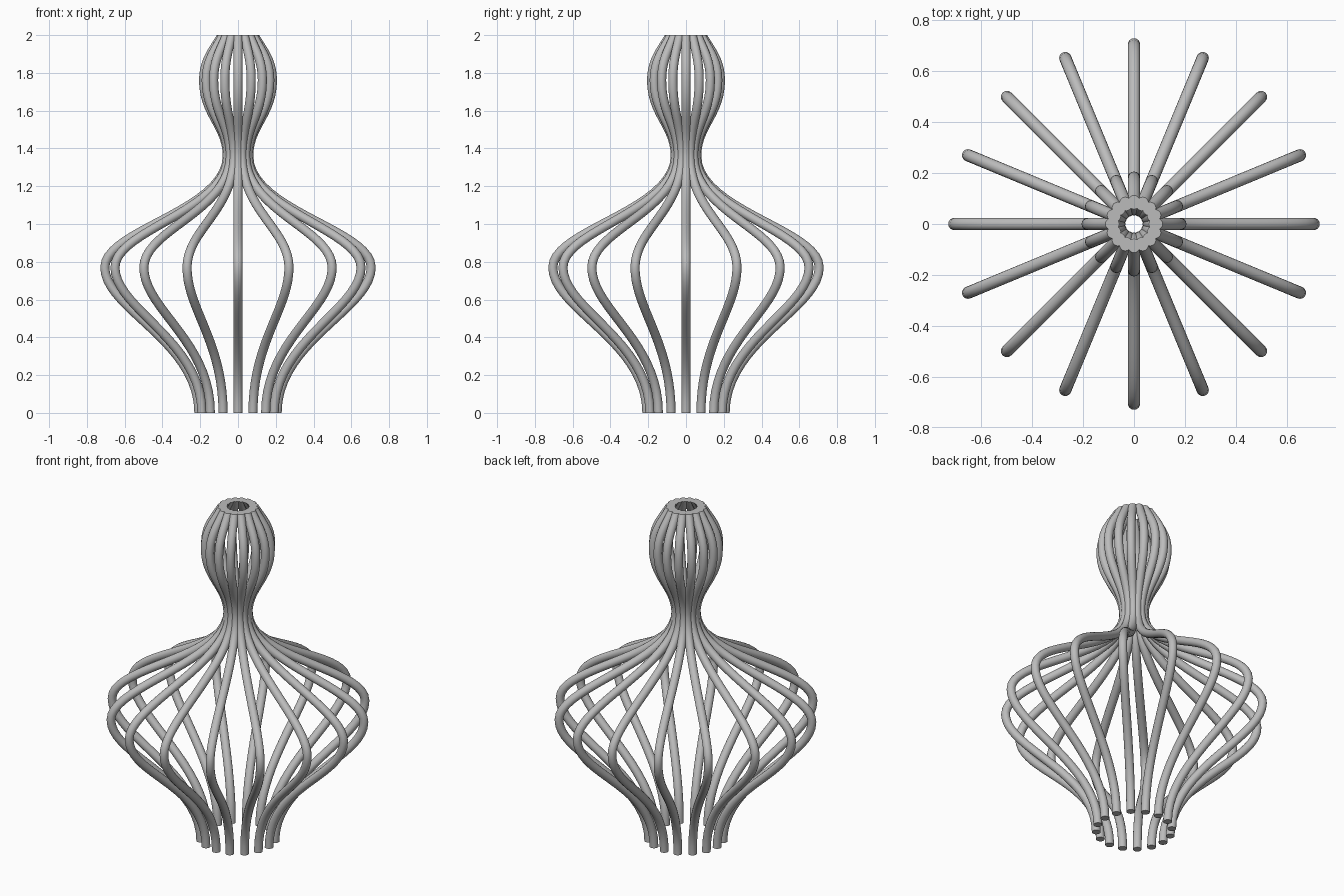
import bpy, bmesh, math
from mathutils import Vector, Matrix
from mathutils.geometry import interpolate_bezier

if "Cube" in bpy.data.objects:
    bpy.data.objects.remove(bpy.data.objects["Cube"])

RODS, SIDES, STEPS = 16, 16, 20
ROD_RADIUS = 0.024

grey = bpy.data.materials.new("neutral grey")
grey.use_nodes = True
grey.diffuse_color = (0.5, 0.5, 0.5, 1)
grey.node_tree.nodes["Principled BSDF"].inputs["Base Color"].default_value = (0.5, 0.5, 0.5, 1)

# Centre line of one rod: radius, height, handle slope, handle lengths below and above
knots = [
    (0.207, 0.0, 0.0, 0.0, 0.38),
    (0.705, 0.77, 0.0, 0.22, 0.20),
    (0.057, 1.36, 0.0, 0.29, 0.16),
    (0.182, 1.76, 0.0, 0.18, 0.11),
    (0.085, 2.0, -0.55, 0.08, 0.0),
]
path = []
for (r0, z0, s0, _, up), (r1, z1, s1, down, _) in zip(knots, knots[1:]):
    span = interpolate_bezier(Vector((r0, 0, z0)), Vector((r0 + s0 * up, 0, z0 + up)),
                              Vector((r1 - s1 * down, 0, z1 - down)), Vector((r1, 0, z1)), STEPS)
    path += span[1:] if path else span


def sweep_rod(bm):
    """Round tube along the path, its ends cut level."""
    rings = []
    last = len(path) - 1
    for i, p in enumerate(path):
        tangent = (path[min(i + 1, last)] - path[max(i - 1, 0)]).normalized()
        normal = Vector((tangent.z, 0, -tangent.x))
        ring = []
        for k in range(SIDES):
            a = math.tau * k / SIDES
            co = p + ROD_RADIUS * (math.cos(a) * normal + math.sin(a) * Vector((0, 1, 0)))
            if i in (0, last):
                co += tangent * (p.z - co.z) / tangent.z
            ring.append(bm.verts.new(co))
        rings.append(ring)
    for a, b in zip(rings, rings[1:]):
        for k in range(SIDES):
            n = (k + 1) % SIDES
            bm.faces.new((a[k], a[n], b[n], b[k]))
    bm.faces.new(rings[0][::-1])
    bm.faces.new(rings[-1])
    bmesh.ops.recalc_face_normals(bm, faces=bm.faces)


# One rod mesh, shared by every rod around the axis
bm = bmesh.new()
sweep_rod(bm)
mesh = bpy.data.meshes.new("curved_rod")
bm.to_mesh(mesh)
bm.free()
mesh.materials.append(grey)

for i in range(RODS):
    rod = bpy.data.objects.new(f"curved_rod_{i + 1}", mesh)
    rod.matrix_world = Matrix.Rotation(math.tau * i / RODS, 4, "Z")
    bpy.context.collection.objects.link(rod)
    rod.select_set(True)
    bpy.context.view_layer.objects.active = rod

bpy.ops.object.shade_smooth_by_angle(angle=math.radians(40))
